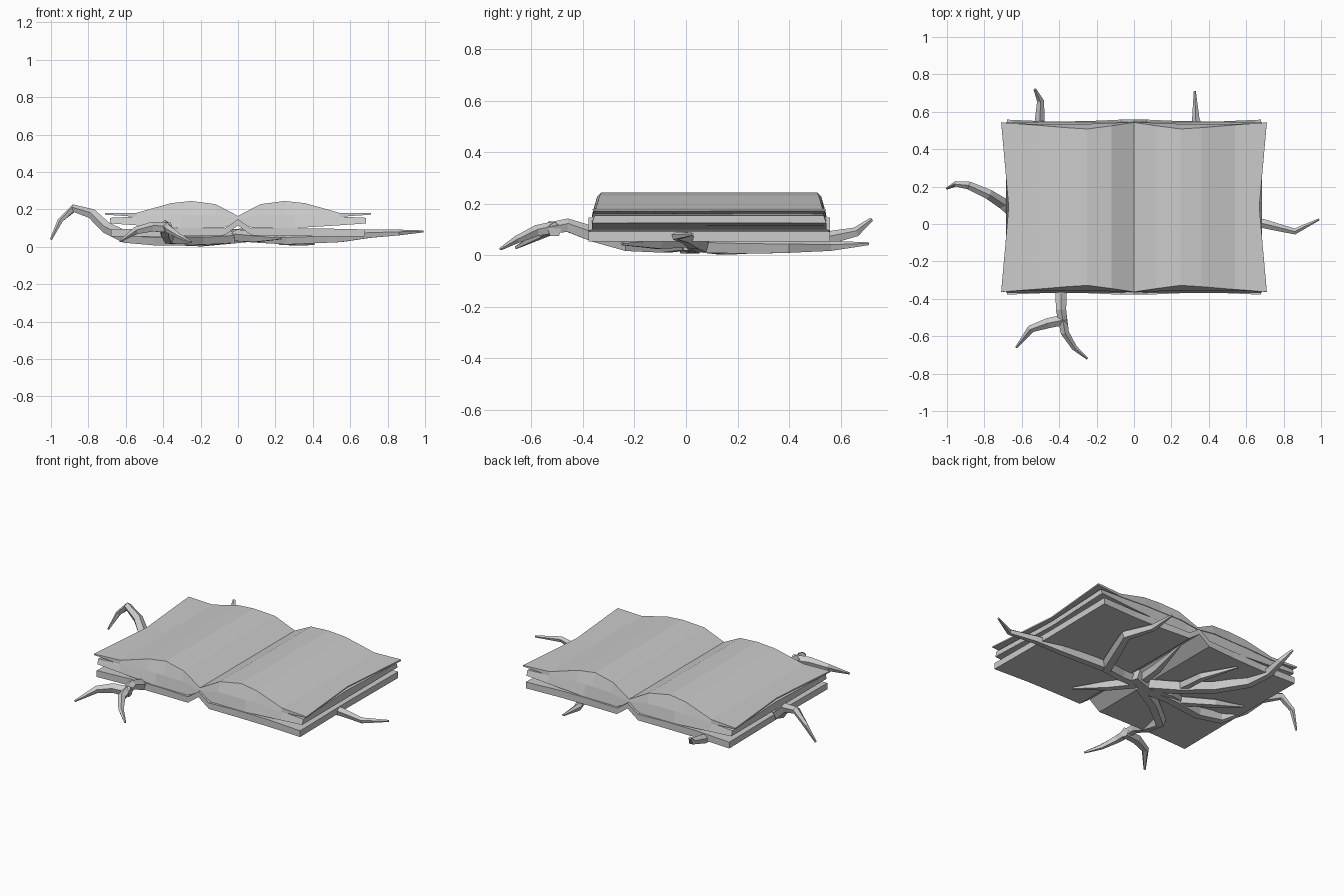
import bpy, bmesh, math
from mathutils import Vector

cube = bpy.data.objects.get("Cube")
if cube:
    bpy.data.objects.remove(cube, do_unlink=True)

grey = bpy.data.materials.new("plain grey")
grey.use_nodes = True
colour = (0.6, 0.6, 0.6, 1)
grey.diffuse_color = colour
grey.node_tree.nodes["Principled BSDF"].inputs["Base Color"].default_value = colour

MID_Y = 0.09  # middle of the book from front to back


def finish(bm, name):
    bmesh.ops.recalc_face_normals(bm, faces=bm.faces)
    mesh = bpy.data.meshes.new(name)
    bm.to_mesh(mesh)
    bm.free()
    mesh.materials.append(grey)
    obj = bpy.data.objects.new(name, mesh)
    bpy.context.collection.objects.link(obj)
    return obj


def loft(bm, rings):
    """Join closed rings of points and cap both ends."""
    rows = [[bm.verts.new(p) for p in ring] for ring in rings]
    for a, b in zip(rows, rows[1:]):
        for i in range(len(a)):
            j = (i + 1) % len(a)
            bm.faces.new((a[i], a[j], b[j], b[i]))
    bm.faces.new(rows[0])
    bm.faces.new(rows[-1])


def slab(name, stations, side, waist=0.0):
    """Stations from gutter to edge: x, top z, bottom z, half depth at top, at bottom."""
    bm = bmesh.new()
    rings = []
    for k, (x, top, bottom, d_top, d_bottom) in enumerate(stations):
        pinch = waist if k == len(stations) - 1 else 0
        ring = []
        for z, d in ((top, d_top), (bottom, d_bottom)):
            row = [(side * (x - pinch * (1 - t * t)), MID_Y + t * d, z) for t in (-1, 0, 1)]
            ring += row if z == top else row[::-1]
        rings.append(ring)
    loft(bm, rings)
    return finish(bm, name)


# Open pages and covers, mirrored across the gutter
top_leaf = [(0, .165, .150, .453, .455), (.12, .228, .17, .435, .450),
            (.25, .245, .17, .418, .445), (.36, .233, .17, .425, .445),
            (.54, .182, .16, .44, .445), (.71, .18, .172, .453, .45)]
page_block = [(0, .155, .135, .45, .455), (.08, .175, .10, .445, .455),
              (.30, .175, .10, .44, .455), (.54, .162, .115, .44, .455),
              (.685, .155, .125, .445, .455)]
cover = [(0, .148, .115, .468, .468), (.07, .098, .062, .468, .468),
         (.25, .10, .058, .46, .46), (.45, .098, .056, .458, .458),
         (.68, .093, .055, .468, .468)]
for side, word in ((-1, "right"), (1, "left")):
    slab(word + "_top_leaf", top_leaf, side, .04)
    slab(word + "_page_block", page_block, side, .02)
    slab(word + "_cover", cover, side, .005)


def root(name, points, thick, tip=.006, sides=5, start=None):
    """Angular root that follows a path and tapers to its tip."""
    pts = [Vector(p) for p in points]
    rings = []
    for i, p in enumerate(pts):
        along = (pts[min(i + 1, len(pts) - 1)] - pts[max(i - 1, 0)]).normalized()
        across = along.cross(Vector((0, 0, 1))).normalized()
        up = across.cross(along)
        f = i / (len(pts) - 1)
        r = tip + (thick - tip) * (1 - f ** 2.5)
        rings.append([p + r * (math.cos(a) * across + math.sin(a) * up)
                      for a in (math.tau * k / sides + math.pi / 2 for k in range(sides))])
    bm = bmesh.new()
    loft(bm, rings)
    return finish(bm, name)


# Roots that spread from a hub under the spine
root("left_root", [(-.03, .02, .06), (.12, .03, .05), (.26, .06, .04), (.55, .03, .05),
                   (.7, 0, .068), (.86, -.04, .075), (.99, .025, .082)], .036)
root("back_left_root", [(.24, .05, .04), (.33, .26, .035), (.39, .4, .035),
                        (.33, .56, .035), (.325, .71, .045)], .036)
root("back_right_root", [(-.04, .02, .05), (-.2, .15, .035), (-.35, .27, .04), (-.47, .42, .05),
                         (-.505, .55, .065), (-.5, .66, .09), (-.53, .72, .14)], .04, .008)
root("right_root", [(-.02, .01, .05), (-.24, .03, .038), (-.45, .0, .038), (-.6, .02, .05),
                    (-.7, .11, .1), (-.78, .16, .175), (-.88, .205, .205),
                    (-.95, .215, .14), (-1, .19, .04)], .038)
root("front_root", [(-.03, .01, .05), (-.2, -.08, .04), (-.37, -.22, .045), (-.39, -.36, .08),
                    (-.39, -.46, .115), (-.37, -.58, .095), (-.32, -.66, .06),
                    (-.25, -.72, .025)], .036)
root("front_root_branch", [(-.36, -.51, .1), (-.46, -.53, .105), (-.55, -.56, .085),
                           (-.63, -.66, .03)], .03)

# Short spurs near the hub
root("front_left_spur", [(-.02, .02, .06), (.1, -.11, .05), (.23, -.25, .045)], .035)
root("spine_spur", [(-.02, 0, .06), (.0, .2, .06), (.05, .45, .07)], .035)
root("back_right_spur", [(-.2, .14, .035), (-.22, .32, .035), (-.32, .5, .05)], .03)
root("right_spur", [(-.3, .03, .04), (-.46, .14, .035), (-.62, .19, .05)], .03)
root("hub", [(.05, .06, .06), (-.08, .03, .045), (-.2, .06, .04), (-.32, .03, .045)], .042, .02)
